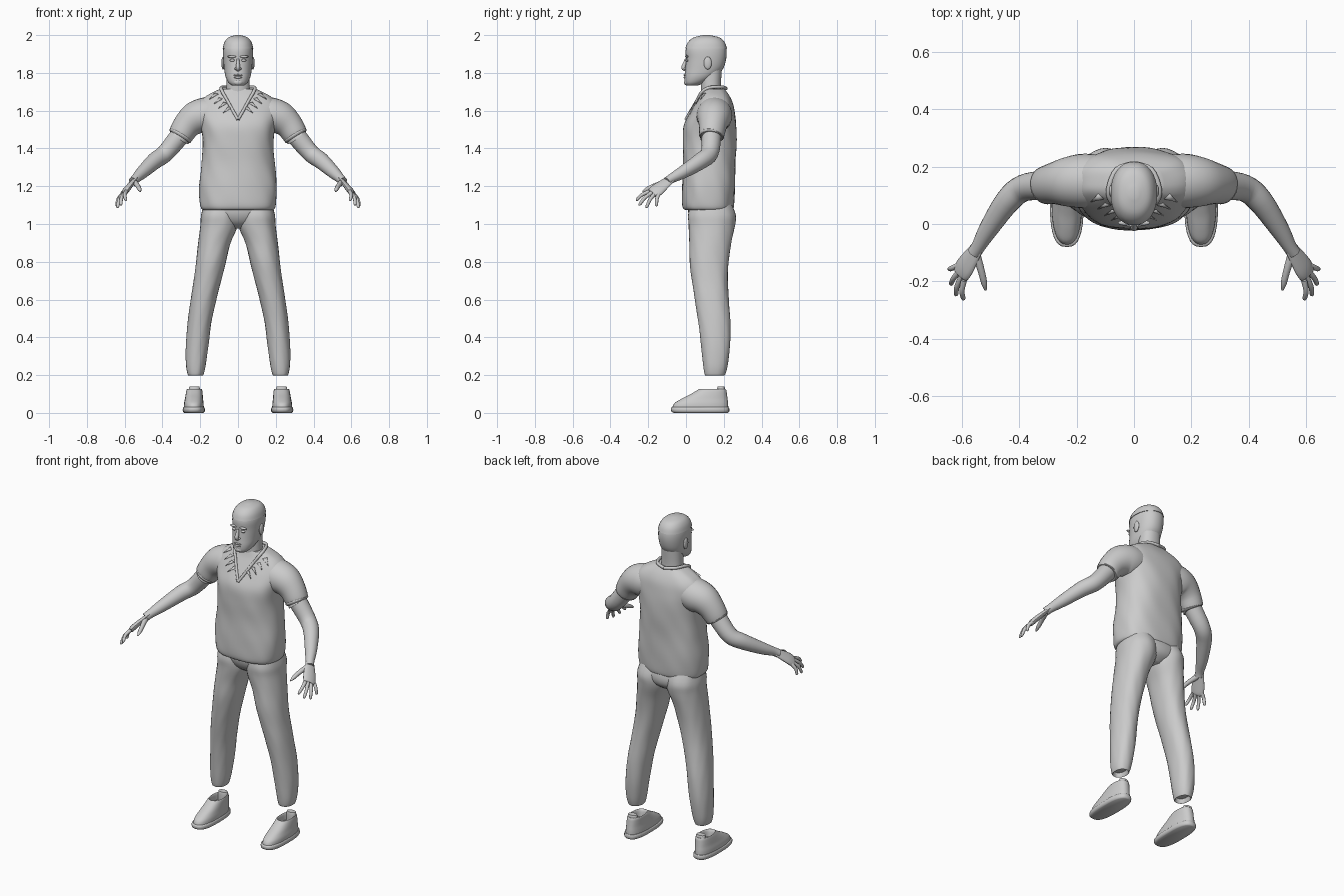
import bpy, bmesh, math
from mathutils import Vector
from mathutils.bvhtree import BVHTree

if bpy.data.objects.get("Cube"):
    bpy.data.objects.remove(bpy.data.objects["Cube"])

GREY = bpy.data.materials.new("plain_grey")
GREY.use_nodes = True
COLOUR = (0.6, 0.6, 0.6, 1)
GREY.diffuse_color = COLOUR
GREY.node_tree.nodes["Principled BSDF"].inputs["Base Color"].default_value = COLOUR
PARTS = []


def finish(name, bm):
    bmesh.ops.recalc_face_normals(bm, faces=bm.faces)
    mesh = bpy.data.meshes.new(name)
    bm.to_mesh(mesh)
    bm.free()
    mesh.materials.append(GREY)
    obj = bpy.data.objects.new(name, mesh)
    bpy.context.collection.objects.link(obj)
    PARTS.append(obj)
    return obj


def smooth_rows(rows, steps):
    """Pass a smooth curve through rows of equal length."""
    out = []
    for i in range(len(rows) - 1):
        a, b, c, d = (rows[max(0, min(len(rows) - 1, i + k))] for k in (-1, 0, 1, 2))
        for j in range(steps):
            t = j / steps
            out.append([q + t / 2 * (r - p + t * (2*p - 5*q + 4*r - s + t * (3*(q - r) + s - p)))
                        for p, q, r, s in zip(a, b, c, d)])
    return out + [list(rows[-1])]


def skin(name, rings, mirror=1):
    """Join rings of points into a capped surface."""
    bm = bmesh.new()
    loops = [[bm.verts.new((p.x * mirror, p.y, p.z)) for p in ring] for ring in rings]
    n = len(loops[0])
    for low, high in zip(loops, loops[1:]):
        for i in range(n):
            bm.faces.new((low[i], low[(i + 1) % n], high[(i + 1) % n], high[i]))
    bm.faces.new(loops[0])
    bm.faces.new(loops[-1])
    return finish(name, bm)


def stack(name, rows, mirror=1, power=2.2, steps=4, sides=32, fold=0):
    """Level sections: height, centre x, half width, front y, back y."""
    rings = []
    for z, cx, rx, y0, y1 in smooth_rows(rows, steps):
        ring = []
        for i in range(sides):
            a = math.tau * i / sides
            c, s = math.cos(a), math.sin(a)
            k = 1 + fold * math.sin(7 * a + 9 * z) * math.sin(23 * z + 2 * a)
            x = math.copysign(abs(c) ** (2 / power), c) * rx * k
            y = math.copysign(abs(s) ** (2 / power), s) * (y1 - y0) / 2 * k
            ring.append(Vector((cx + x, (y0 + y1) / 2 + y, z)))
        rings.append(ring)
    return skin(name, rings, mirror)


def tube(name, rows, mirror=1, wide=(0, 0, 1), flat=1, steps=4, sides=16):
    """Sections across a path: x, y, z, radius; flat squashes them across wide."""
    rows = smooth_rows(rows, steps)
    pts = [Vector(r[:3]) for r in rows]
    rings = []
    for i, (p, row) in enumerate(zip(pts, rows)):
        t = (pts[min(i + 1, len(pts) - 1)] - pts[max(i - 1, 0)]).normalized()
        u = Vector(wide)
        u = (u - t * u.dot(t)).normalized()
        v = t.cross(u) * flat
        rings.append([p + row[3] * (u * math.cos(a) + v * math.sin(a))
                      for a in (math.tau * k / sides for k in range(sides))])
    return skin(name, rings, mirror)


def blob(name, centre, size):
    bm = bmesh.new()
    bmesh.ops.create_uvsphere(bm, u_segments=16, v_segments=10, radius=1)
    bmesh.ops.scale(bm, vec=size, verts=bm.verts)
    bmesh.ops.translate(bm, vec=centre, verts=bm.verts)
    return finish(name, bm)


# Shirt body
shirt = stack("shirt_body", [
    (1.09, 0, .17, .01, .23), (1.075, 0, .185, -.005, .245), (1.1, 0, .2, -.02, .255),
    (1.2, 0, .205, -.02, .26), (1.32, 0, .194, -.015, .262), (1.43, 0, .187, -.018, .267),
    (1.52, 0, .198, -.012, .266), (1.59, 0, .215, .022, .258), (1.64, 0, .205, .05, .248),
    (1.68, 0, .165, .072, .23), (1.715, 0, .095, .085, .205)],
    power=2.5, steps=5, sides=64, fold=.012)
mesh = shirt.data
surface = BVHTree.FromPolygons([v.co for v in mesh.vertices], [p.vertices for p in mesh.polygons])


def on_shirt(x, z, lift=.002):
    hit = surface.ray_cast(Vector((x, -1, z)), Vector((0, 1, 0)))[0]
    return Vector((x, (hit.y if hit else .1) - lift, z))


# Head, hair cap and neck
stack("head", [
    (1.732, 0, .03, .005, .06), (1.748, 0, .05, -.006, .1), (1.78, 0, .066, -.008, .155),
    (1.82, 0, .073, -.004, .195), (1.87, 0, .078, 0, .212), (1.92, 0, .079, -.002, .215),
    (1.96, 0, .07, .013, .203), (1.985, 0, .05, .042, .175), (1.996, 0, .015, .09, .125)])
stack("hair_cap", [
    (1.93, 0, .081, -.004, .217), (1.962, 0, .072, .01, .205),
    (1.987, 0, .052, .04, .178), (2, 0, .014, .09, .125)])
stack("neck", [(1.63, 0, .07, .08, .21), (1.7, 0, .063, .08, .185), (1.82, 0, .06, .075, .19)])

# Face
tube("nose", [(0, 0, 1.875, .006), (0, -.007, 1.85, .009), (0, -.013, 1.828, .012),
              (0, -.002, 1.815, .009)], wide=(1, 0, 0))
blob("upper_lip", (0, -.006, 1.788), (.024, .007, .005))
blob("lower_lip", (0, -.006, 1.776), (.021, .007, .006))
blob("chin", (0, .004, 1.75), (.026, .014, .016))
for s, side in ((1, "left"), (-1, "right")):
    blob(side + "_brow", (s * .032, .004, 1.886), (.024, .009, .007))
    blob(side + "_eye", (s * .03, .005, 1.866), (.014, .008, .007))
    blob(side + "_nostril", (s * .011, -.003, 1.822), (.007, .008, .007))
    blob(side + "_ear", (s * .079, .115, 1.852), (.009, .021, .034))

for s, side in ((1, "left"), (-1, "right")):
    # Sleeve with a rolled hem, then the bare arm
    tube(side + "_sleeve", [(.1, .15, 1.585, .088), (.17, .15, 1.575, .095), (.225, .147, 1.56, .088),
                            (.272, .142, 1.52, .074), (.307, .135, 1.465, .064),
                            (.3, .135, 1.475, .048)], s, sides=28)
    tube(side + "_sleeve_hem", [(.302, .136, 1.473, .06), (.305, .135, 1.468, .067),
                                (.31, .134, 1.46, .06)], s, sides=28)
    tube(side + "_arm", [(.26, .142, 1.53, .052), (.31, .135, 1.465, .052), (.385, .125, 1.375, .047),
                         (.44, .08, 1.335, .044), (.505, -.015, 1.275, .034), (.54, -.075, 1.242, .025),
                         (.556, -.1, 1.225, .024)], s, sides=24)
    # Hand
    across = Vector((.045, .12, -.03)).normalized()
    knuckle = Vector((.602, -.17, 1.165))
    tube(side + "_palm", [(.54, -.075, 1.242, .024), (.562, -.108, 1.217, .032),
                          (.588, -.148, 1.185, .04), (*knuckle, .038), (.606, -.177, 1.16, .03)],
         s, across, .4)
    tips = {"index": (.595, -.265, 1.125), "middle": (.622, -.25, 1.1),
            "ring": (.64, -.212, 1.086), "little": (.645, -.158, 1.095)}
    for k, (finger, tip) in enumerate(tips.items()):
        tip = Vector(tip)
        base = knuckle + across * (k - 1.5) * .019
        mid = base.lerp(tip, .5) + Vector((.006, -.003, .006))
        tube(f"{side}_{finger}_finger", [(*base, .011), (*mid, .0095), (*base.lerp(tip, .9), .008),
                                         (*tip, .003)], s, sides=10)
    tube(side + "_thumb", [(.55, -.105, 1.222, .016), (.533, -.16, 1.205, .013),
                           (.522, -.205, 1.185, .011), (.517, -.23, 1.172, .004)], s, sides=10)

    # Collar band, from the point of the V round to the nape
    front = [(*on_shirt(x, z), .008) for x, z in ((0, 1.553), (.03, 1.605), (.06, 1.66))]
    tube(side + "_collar", front + [(.083, .085, 1.7, .009), (.088, .125, 1.722, .009),
                                    (.06, .19, 1.725, .009), (0, .212, 1.718, .009)], s, sides=10)

    # Torn flaps beside the collar
    for k in range(4):
        x, z = .045 + .024 * k, 1.6 + .025 * k
        bm = bmesh.new()
        corners = [on_shirt(x - .012, z + .014, .004), on_shirt(x + .008, z + .02, .006),
                   on_shirt(x + .035, z - .014, .012)]
        bm.faces.new([bm.verts.new((p.x * s, p.y, p.z)) for p in corners])
        flap = finish(f"{side}_torn_flap_{k + 1}", bm)
        flap.modifiers.new("thickness", "SOLIDIFY").thickness = .003

    # Trouser leg with a gathered, open cuff
    stack(side + "_trouser_leg", [
        (1.12, .09, .085, .03, .235), (1.05, .099, .096, .01, .262), (.99, .101, .099, .013, .258),
        (.9, .124, .086, .018, .24), (.8, .143, .079, .02, .226), (.7, .162, .073, .032, .222),
        (.6, .183, .068, .046, .226), (.48, .203, .063, .065, .235), (.36, .216, .06, .08, .234),
        (.26, .223, .053, .09, .222), (.21, .225, .044, .097, .21), (.2, .225, .037, .103, .203),
        (.225, .225, .03, .11, .197)], s, fold=.015)

    # Shoe: sole, heel, upper and heel tab
    stack(side + "_sole", [(0, .234, .05, -.065, .222), (.008, .234, .058, -.078, .229),
                           (.024, .234, .058, -.08, .229), (.03, .234, .054, -.075, .226)],
          s, 2.7, 2)
    stack(side + "_shoe_upper", [
        (.026, .234, .053, -.073, .224), (.05, .234, .052, -.062, .223),
        (.074, .233, .048, -.025, .22), (.098, .232, .045, .022, .217),
        (.118, .231, .042, .056, .214), (.126, .231, .038, .07, .208),
        (.115, .231, .033, .08, .2), (.085, .231, .03, .085, .195)], s, 2.4)
    stack(side + "_heel_tab", [(.08, .231, .03, .165, .208), (.125, .231, .03, .165, .207),
                               (.14, .231, .026, .168, .203)], s, steps=2)

# Hips between the legs
stack("trouser_seat", [(1.13, 0, .18, .01, .235), (1.06, 0, .185, .012, .255),
                       (1.01, 0, .13, .035, .245), (.975, 0, .05, .08, .2)])

# Smooth shading that keeps hard edges
bpy.ops.object.select_all(action="DESELECT")
for part in PARTS:
    part.select_set(True)
bpy.context.view_layer.objects.active = PARTS[0]
bpy.ops.object.shade_smooth_by_angle(angle=math.radians(45))
